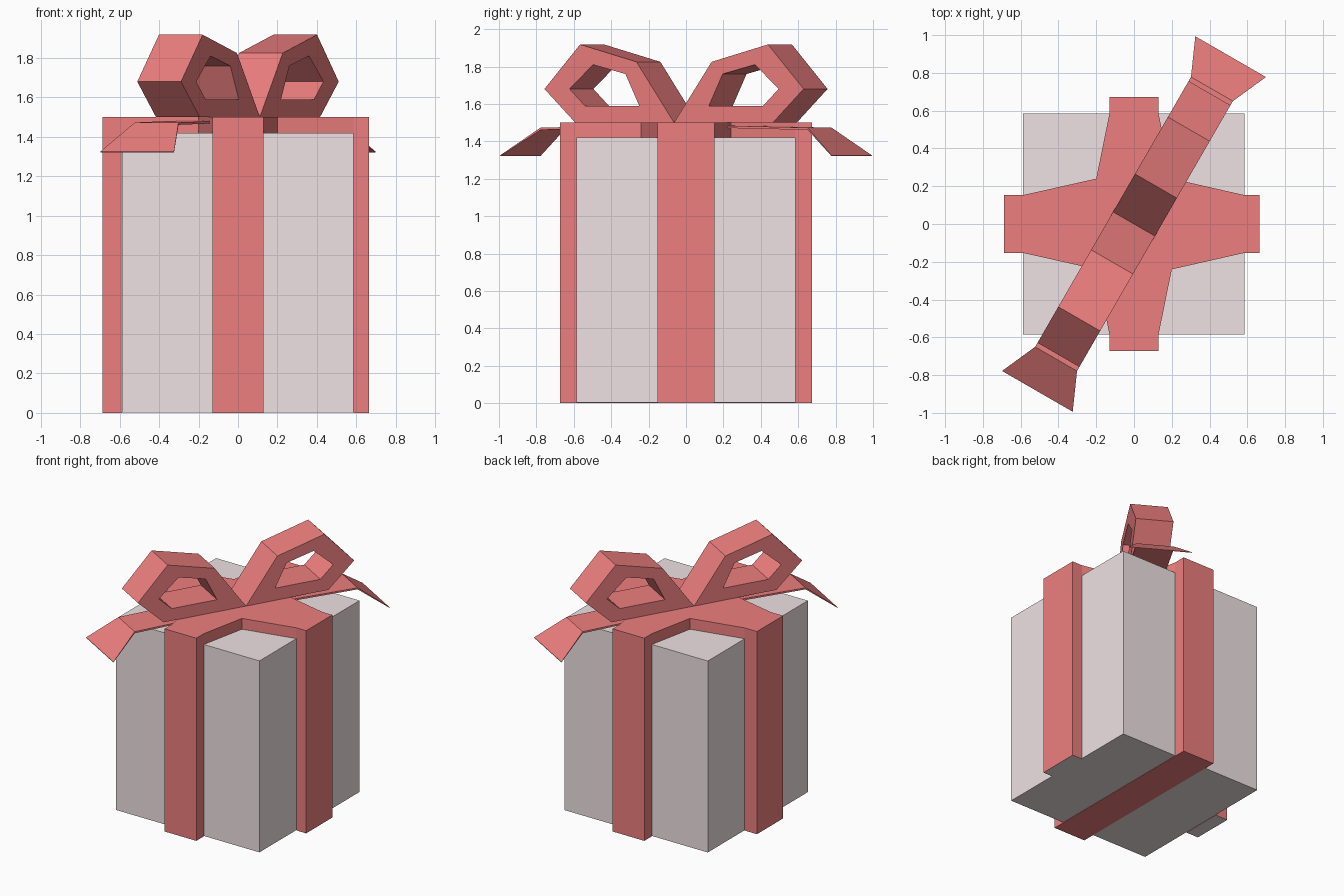
import bpy, bmesh
from math import radians, cos, sin
from mathutils import Matrix, Vector

if "Cube" in bpy.data.objects:
    bpy.data.objects.remove(bpy.data.objects["Cube"])


def material(name, rgb):
    m = bpy.data.materials.new(name)
    m.diffuse_color = (*rgb, 1)
    m.use_nodes = True
    m.node_tree.nodes["Principled BSDF"].inputs["Base Color"].default_value = m.diffuse_color
    return m


PINK = material("pale_pink", (0.87, 0.76, 0.77))
RED = material("ribbon_red", (0.85, 0.21, 0.21))


def finish(bm, name, *mats):
    bmesh.ops.recalc_face_normals(bm, faces=bm.faces)
    me = bpy.data.meshes.new(name)
    bm.to_mesh(me)
    bm.free()
    for m in mats:
        me.materials.append(m)
    ob = bpy.data.objects.new(name, me)
    bpy.context.collection.objects.link(ob)
    return ob


def block(name, mat, lo, hi):
    bm = bmesh.new()
    bmesh.ops.create_cube(bm, size=1)
    lo, hi = Vector(lo), Vector(hi)
    for v in bm.verts:
        v.co = Vector([c * s for c, s in zip(v.co, hi - lo)]) + (lo + hi) / 2
    return finish(bm, name, mat)


# Box body, and the ribbon strip that runs underneath it
block("box", PINK, (-0.588, -0.585, 0.003), (0.585, 0.585, 1.42))
block("bottom_ribbon", RED, (-0.13, -0.673, 0), (0.13, 0.673, 0.006))

# Ribbon: flared cross on the lid, with four bands extruded down the sides
X0, X1, XO0, XO1 = -0.588, 0.585, -0.688, 0.665
Y, YO, A, B = 0.585, 0.673, 0.13, 0.153
tabs = [[(X1, -B), (XO1, -B), (XO1, B), (X1, B)],
        [(A, Y), (A, YO), (-A, YO), (-A, Y)],
        [(X0, B), (XO0, B), (XO0, -B), (X0, -B)],
        [(-A, -Y), (-A, -YO), (A, -YO), (A, -Y)]]
corners = [(0.2, 0.24), (-0.2, 0.24), (-0.2, -0.24), (0.2, -0.24)]
bm = bmesh.new()
outline, middle, bands = [], [], []
for tab, corner in zip(tabs, corners):
    vs = [bm.verts.new((x, y, 1.42)) for x, y in tab]
    c = bm.verts.new((*corner, 1.42))
    bands.append(bm.faces.new(vs))
    outline += vs + [c]
    middle += [vs[0], vs[3], c]
bm.faces.new(middle)
top = [bm.verts.new(v.co + Vector((0, 0, 0.08))) for v in outline]
bm.faces.new(top)
for i in range(len(top)):
    j = (i + 1) % len(top)
    bm.faces.new((outline[i], outline[j], top[j], top[i]))
ext = bmesh.ops.extrude_discrete_faces(bm, faces=bands)["faces"]
for i, f in enumerate(ext):
    for v in f.verts:
        v.co.z = 0
    f.material_index = 1 - i % 2      # side bands have pale undersides
finish(bm, "ribbon", RED, PINK)

# Bow: each loop is a faceted ring profile swept across the ribbon width
OUTER = [(0, 1.5), (0.232, 1.825), (0.58, 1.918), (0.80, 1.68), (0.61, 1.5)]
INNER = [(0.215, 1.59), (0.30, 1.76), (0.50, 1.81), (0.645, 1.68), (0.55, 1.59)]
W = 0.128


def bow_loop(name, angle):
    bm = bmesh.new()
    rings = [[bm.verts.new((t, s, z)) for t, z in prof]
             for prof, s in ((OUTER, -W), (OUTER, W), (INNER, W), (INNER, -W))]
    for r in range(4):
        a, b = rings[r], rings[(r + 1) % 4]
        for i in range(5):
            j = (i + 1) % 5
            bm.faces.new((a[i], a[j], b[j], b[i]))
    finish(bm, name, RED).matrix_world = Matrix.Rotation(angle, 4, "Z")


# Tail: thin strip lying under the loop, then flaring down past the lid edge
def bow_tail(name, angle):
    bm = bmesh.new()
    rings = []
    for t, z, w, thick in ((0, 1.49, W, 0.012), (0.825, 1.473, W, 0.012),
                           (1.023, 1.325, 0.216, 0.004)):
        rings.append([bm.verts.new((t, s, z - d)) for s, d in
                      ((-w, 0), (w, 0), (w, thick), (-w, thick))])
    for a, b in zip(rings, rings[1:]):
        for i in range(4):
            j = (i + 1) % 4
            bm.faces.new((a[i], a[j], b[j], b[i]))
    bm.faces.new(rings[0])
    bm.faces.new(rings[-1])
    finish(bm, name, RED).matrix_world = Matrix.Rotation(angle, 4, "Z")


for side, deg in (("back", 60), ("front", 240)):
    bow_loop(side + "_bow_loop", radians(deg))
    bow_tail(side + "_bow_tail", radians(deg))
